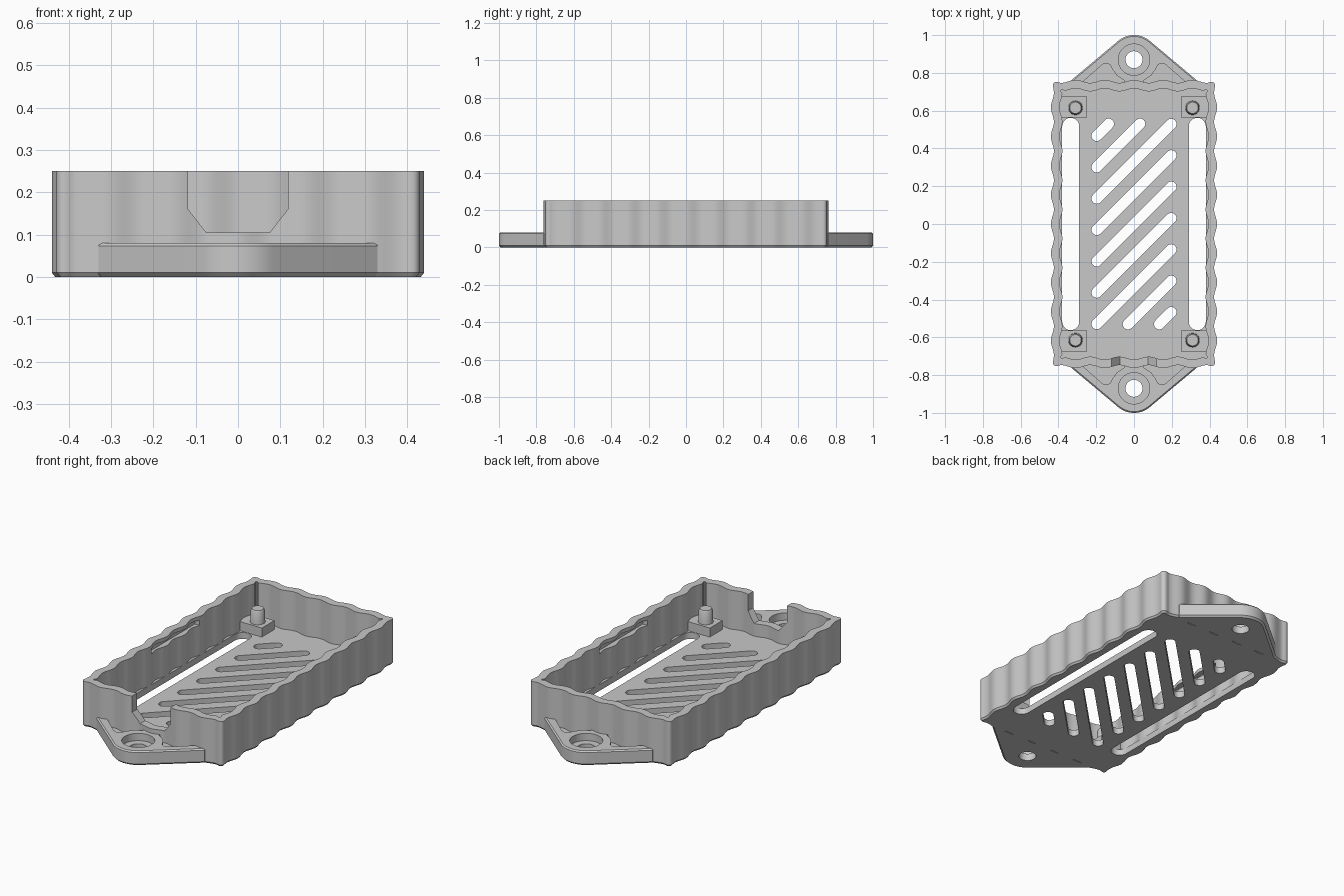
import bpy, bmesh, math

if "Cube" in bpy.data.objects:
    bpy.data.objects.remove(bpy.data.objects["Cube"])

grey = bpy.data.materials.new("plain_grey")
grey.use_nodes = True
grey.diffuse_color = (0.58, 0.58, 0.58, 1)
grey.node_tree.nodes["Principled BSDF"].inputs["Base Color"].default_value = (0.58, 0.58, 0.58, 1)

PERIOD, AMP = 0.1545, 0.008
EAR_Y, EAR_R = 0.87, 0.13


def inset(points, d):
    """Move a counter-clockwise outline inward by d."""
    out = []
    for i, p in enumerate(points):
        a, b = points[i - 1], points[(i + 1) % len(points)]
        tx, ty = b[0] - a[0], b[1] - a[1]
        length = math.hypot(tx, ty)
        out.append((p[0] - ty / length * d, p[1] + tx / length * d))
    return out


def prism(name, points, levels):
    """Loft an outline through (height, inset) levels and cap both ends."""
    bm = bmesh.new()
    rings = [[bm.verts.new((x, y, z)) for x, y in (inset(points, d) if d else points)]
             for z, d in levels]
    n = len(points)
    for low, high in zip(rings, rings[1:]):
        for i in range(n):
            j = (i + 1) % n
            bm.faces.new((low[i], low[j], high[j], high[i]))
    bm.faces.new(rings[0][::-1])
    bm.faces.new(rings[-1])
    bmesh.ops.recalc_face_normals(bm, faces=bm.faces)
    mesh = bpy.data.meshes.new(name)
    bm.to_mesh(mesh)
    bm.free()
    mesh.materials.append(grey)
    obj = bpy.data.objects.new(name, mesh)
    bpy.context.collection.objects.link(obj)
    return obj


def cut(target, tool):
    mod = target.modifiers.new("cut", "BOOLEAN")
    mod.operation, mod.solver, mod.object = "DIFFERENCE", "EXACT", tool
    bpy.context.view_layer.objects.active = target
    bpy.ops.object.modifier_apply(modifier=mod.name)
    bpy.data.objects.remove(tool)


def smooth(obj):
    bpy.ops.object.select_all(action="DESELECT")
    obj.select_set(True)
    bpy.context.view_layer.objects.active = obj
    bpy.ops.object.shade_smooth_by_angle(angle=math.radians(35))


def circle(x, y, r, n=40):
    return [(x + r * math.cos(2 * math.pi * i / n), y + r * math.sin(2 * math.pi * i / n))
            for i in range(n)]


def rectangle(x0, x1, y0, y1):
    return [(x0, y0), (x1, y0), (x1, y1), (x0, y1)]


def slot(x0, y0, x1, y1, r, n=12):
    """Outline with round ends between two points."""
    a = math.atan2(y1 - y0, x1 - x0)
    pts = []
    for cx, cy, start in ((x1, y1, a - math.pi / 2), (x0, y0, a + math.pi / 2)):
        pts += [(cx + r * math.cos(start + math.pi * i / n),
                 cy + r * math.sin(start + math.pi * i / n)) for i in range(n + 1)]
    return pts


def wavy_outline(half_x, half_y, corner):
    """Rounded rectangle with rippled sides and bulging corners."""
    pts = []
    sx, sy = half_x - corner, half_y - corner
    for side in range(4):
        a = side * math.pi / 2
        nx, ny = round(math.cos(a)), round(math.sin(a))
        reach, half = (half_x, sy) if nx else (half_y, sx)
        steps = int(2 * half / PERIOD * 12)
        for i in range(steps + 1):
            t = -half + 2 * half * i / steps
            r = reach + AMP * math.cos(2 * math.pi * t / PERIOD)
            pts.append((nx * r - ny * t, ny * r + nx * t))
        cx, cy = sx * (nx - ny), sy * (ny + nx)
        for i in range(1, 10):
            r = corner - AMP * math.cos(2 * math.pi * i / 10)
            b = a + math.pi / 2 * i / 10
            pts.append((cx + r * math.cos(b), cy + r * math.sin(b)))
    return pts


# Rippled tray with hollow inside
tray = prism("tray", wavy_outline(0.432, 0.755, 0.046), [(0, 0.008), (0.01, 0), (0.25, 0)])
cut(tray, prism("cavity", wavy_outline(0.387, 0.71, 0.02), [(0.035, 0), (0.4, 0)]))

# Diagonal vents through the floor
for k in range(-4, 5):
    c = k * 0.166
    x0, x1 = max(-0.197, -0.53 - c), min(0.197, 0.53 - c)
    cut(tray, prism("vent", slot(x0, x0 + c, x1, x1 + c, 0.028), [(-0.1, 0), (0.1, 0)]))

# Long side openings and inner wall grooves
for s in (-1, 1):
    x = s * 0.335
    cut(tray, prism("side_slot", slot(x, -0.517, x, 0.517, 0.045), [(-0.1, 0), (0.1, 0)]))
    cut(tray, prism("groove", rectangle(s * 0.39 - 0.02, s * 0.39 + 0.02, -0.21, 0.21),
                    [(0.2, 0), (0.23, 0)]))

# Cable notch in the front wall, its profile turned upright
notch = prism("notch", [(-0.075, 0.105), (0.075, 0.105), (0.118, 0.16),
                        (0.118, 0.4), (-0.118, 0.4), (-0.118, 0.16)],
              [(0.65, 0), (0.85, 0)])
for v in notch.data.vertices:
    x, z, depth = v.co
    v.co = (x, -depth, z)
cut(tray, notch)
smooth(tray)

# Mounting ears with screw hole, counterbore and two pockets
for name, s in (("front_ear", -1), ("back_ear", 1)):
    tip = [math.radians(50 + 80 * i / 16) for i in range(17)]
    pts = [(-0.33, 0.735), (0.33, 0.735), (0.33, 0.763)]
    pts += [(EAR_R * math.cos(a), EAR_Y + EAR_R * math.sin(a)) for a in tip]
    pts.append((-0.33, 0.763))
    if s < 0:
        pts = [(-x, -y) for x, y in pts]
    ear = prism(name, pts, [(0, 0.01), (0.01, 0), (0.073, 0), (0.08, 0.007)])
    cut(ear, prism("hole", circle(0, s * EAR_Y, 0.045), [(-0.1, 0), (0.2, 0)]))
    cut(ear, prism("counterbore", circle(0, s * EAR_Y, 0.083), [(0.04, 0), (0.2, 0)]))
    for m in (-1, 1):
        pocket = [(0.28, 0.745), (0.17, 0.842), (0.155, 0.85), (0.14, 0.85), (0.125, 0.84),
                  (0.115, 0.82), (0.09, 0.785), (0.05, 0.76), (0.05, 0.745)]
        cut(ear, prism("pocket", [(m * x, s * y) for x, y in pocket],
                       [(0.04, 0), (0.2, 0)]))
    smooth(ear)

# Corner pads with locating pins
for sx, left in ((-1, "right"), (1, "left")):
    for sy, end in ((-1, "front"), (1, "back")):
        x, y = sx * 0.31, sy * 0.615
        xs, ys = sorted((sx * 0.25, sx * 0.4)), sorted((sy * 0.565, sy * 0.675))
        prism(f"{end}_{left}_pad", rectangle(*xs, *ys), [(0.03, 0), (0.085, 0)])
        smooth(prism(f"{end}_{left}_pin", circle(x, y, 0.038, 32),
                     [(0.08, 0), (0.15, 0.003), (0.16, 0.008)]))
